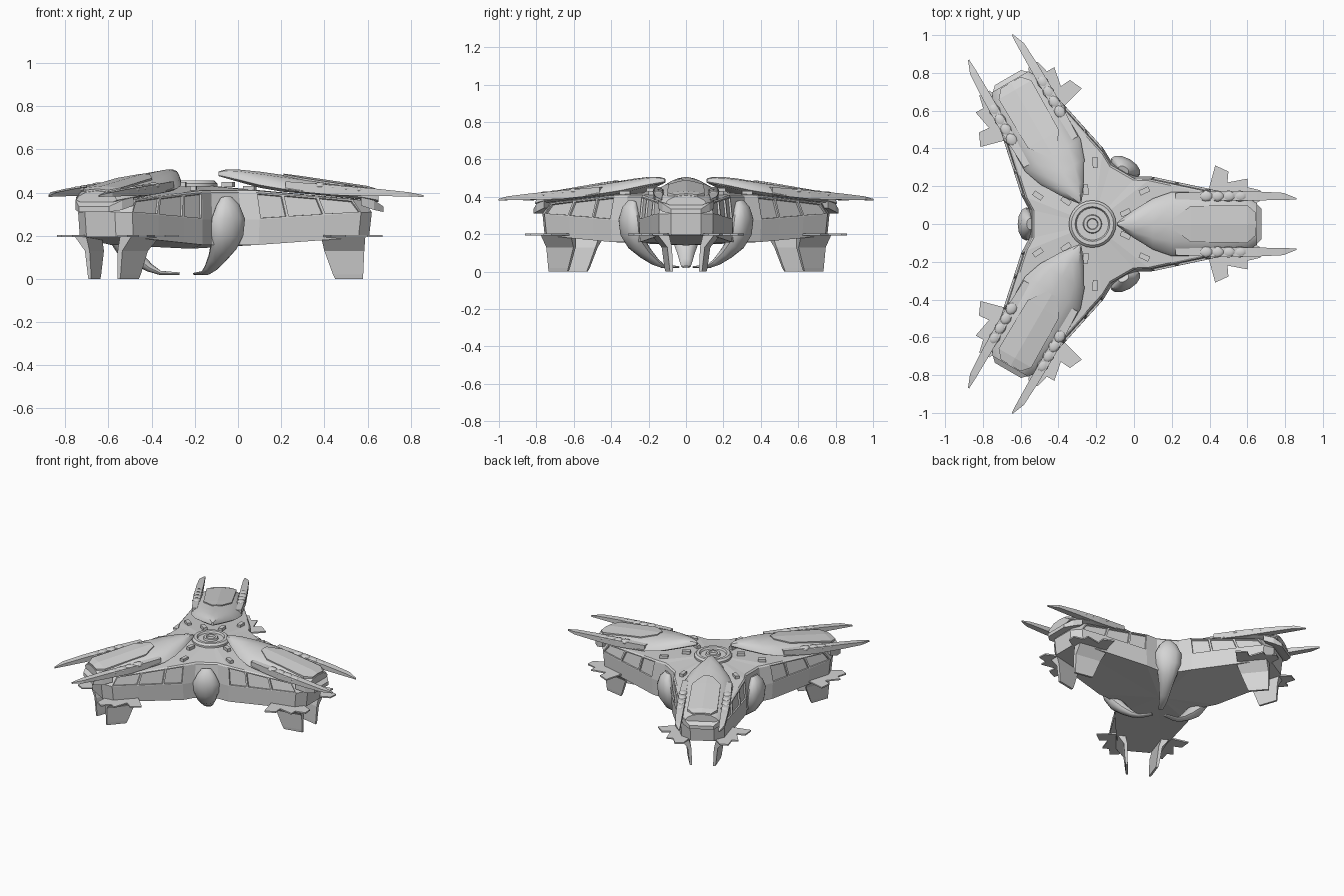
import bpy, bmesh, math
from mathutils import Matrix, Vector

if "Cube" in bpy.data.objects:
    bpy.data.objects.remove(bpy.data.objects["Cube"])

CX = -0.22  # hub centre, arms repeat three times around it
hull_mat = bpy.data.materials.new("light_grey_metal")
hull_mat.diffuse_color = (0.66, 0.66, 0.66, 1)
hull_mat.use_nodes = True
hull_mat.node_tree.nodes["Principled BSDF"].inputs["Base Color"].default_value = hull_mat.diffuse_color


def spin(k, offset=0):
    return Matrix.Translation((CX, 0, 0)) @ Matrix.Rotation(math.radians(120 * k + offset), 4, 'Z')


def finish(name, bm, matrix=Matrix(), smooth=None):
    bmesh.ops.transform(bm, matrix=matrix, verts=bm.verts)
    bmesh.ops.recalc_face_normals(bm, faces=bm.faces)
    me = bpy.data.meshes.new(name)
    bm.to_mesh(me)
    bm.free()
    me.materials.append(hull_mat)
    ob = bpy.data.objects.new(name, me)
    bpy.context.collection.objects.link(ob)
    if smooth:
        bpy.ops.object.select_all(action='DESELECT')
        ob.select_set(True)
        bpy.context.view_layer.objects.active = ob
        bpy.ops.object.shade_smooth_by_angle(angle=math.radians(smooth))
    return ob


def loft(rings):
    """Skin closed rings of points and cap both ends."""
    bm = bmesh.new()
    rows = [[bm.verts.new(p) for p in ring] for ring in rings]
    n = len(rows[0])
    for a, b in zip(rows, rows[1:]):
        for i in range(n):
            j = (i + 1) % n
            bm.faces.new((a[i], a[j], b[j], b[i]))
    bm.faces.new(rows[0])
    bm.faces.new(rows[-1])
    return bm


def box_ring(x, y0, y1, z0, z1):
    return [(x - CX, y0, z0), (x - CX, y1, z0), (x - CX, y1, z1), (x - CX, y0, z1)]


# Main hull: three-armed outline in stacked layers, recessed between arms and at the window bands
half = [(0.32, 0.25), (0.45, 0.222), (0.62, 0.186), (0.79, 0.145), (0.84, 0.08)]
arm = [(x, -y) for x, y in half] + [(x, y) for x, y in reversed(half)]
arm += [(0.345 * math.cos(math.radians(a)), 0.345 * math.sin(math.radians(a))) for a in (47, 73)]
outline = [(Matrix.Rotation(math.radians(120 * k), 3, 'Z') @ Vector((x, y, 0)), max(0, x - 0.32) / 0.52)
           for k in range(3) for x, y in arm]
layers = [(0.158, 0.195, 0.985), (0.275, 0.31, 1.0), (0.40, 0.365, 0.95), (0.41, 0.37, 0.92)]
bm = bmesh.new()
rows = []
for z_base, z_tip, s in layers:
    rows.append([bm.verts.new((p.x * s, p.y * s, z_base + (z_tip - z_base) * t)) for p, t in outline])
n = len(outline)
windows = []
for li in range(3):
    for i in range(n):
        j = (i + 1) % n
        f = bm.faces.new((rows[li][i], rows[li][j], rows[li + 1][j], rows[li + 1][i]))
        if li == 1 and i % 12 in (0, 1, 2, 6, 7, 8):
            windows.append(f)
for row, z in ((rows[0], 0.14), (rows[-1], 0.44)):
    hub = bm.verts.new((0, 0, z))
    for i in range(n):
        bm.faces.new((row[i], row[(i + 1) % n], hub))
bmesh.ops.recalc_face_normals(bm, faces=bm.faces)
bmesh.ops.inset_individual(bm, faces=windows, thickness=0.009, depth=0)
bmesh.ops.inset_individual(bm, faces=windows, thickness=0.003, depth=-0.01)
finish("hull", bm, Matrix.Translation((CX, 0, 0)))

# Round hatch on the hub
profile = [(0.125, 0.41), (0.125, 0.442), (0.112, 0.455), (0.092, 0.455), (0.085, 0.442),
           (0.05, 0.442), (0.046, 0.455), (0.03, 0.455), (0.026, 0.444)]
rings = [[(r * math.cos(math.pi * i / 12), r * math.sin(math.pi * i / 12), z) for i in range(24)]
         for r, z in profile]
finish("hub_hatch", loft(rings), Matrix.Translation((CX, 0, 0)), 25)

# Armour shell stations: x, half width, ridge height, edge height
SHELL = [(-0.09, 0.008, 0.498, 0.48), (-0.06, 0.032, 0.506, 0.474), (0.0, 0.075, 0.507, 0.46),
         (0.1, 0.135, 0.497, 0.435), (0.2, 0.17, 0.483, 0.418), (0.4, 0.168, 0.457, 0.398),
         (0.58, 0.15, 0.43, 0.378), (0.65, 0.11, 0.408, 0.365)]
CROSS = [(-1, 0), (-0.88, 0.4), (-0.55, 0.83), (0, 1), (0.55, 0.83), (0.88, 0.4), (1, 0),
         (0.8, -0.2), (-0.8, -0.2)]
# Raised canopy panel stations: x, half width, ridge height
CANOPY = [(0.21, 0.03, 0.488), (0.30, 0.095, 0.476), (0.60, 0.10, 0.431), (0.645, 0.06, 0.417)]
FIN = [(0.38, 0.13), (0.40, 0.2), (0.43, 0.31), (0.50, 0.278), (0.495, 0.22), (0.60, 0.24),
       (0.60, 0.195), (0.67, 0.178), (0.665, 0.12), (0.60, 0.09)]

for k in range(3):
    M = spin(k)
    rings = [[(x - CX, w * u, e + (r - e) * v) for u, v in CROSS] for x, w, r, e in SHELL]
    finish("armour_shell", loft(rings), M, 28)
    rings = [[(x - CX, -w, z - 0.035), (x - CX, -w, z - w * 0.09), (x - CX, 0, z),
              (x - CX, w, z - w * 0.09), (x - CX, w, z - 0.035)] for x, w, z in CANOPY]
    finish("canopy_panel", loft(rings), M)

    # Bumper wedge closing the arm end under the shell
    bumper = [box_ring(0.57, -0.15, 0.15, 0.34, 0.378), box_ring(0.63, -0.125, 0.125, 0.32, 0.365),
              box_ring(0.675, -0.08, 0.08, 0.31, 0.335)]
    finish("arm_bumper", loft(bumper), M)

    for s in (1, -1):
        S = M @ Matrix.Diagonal((1, s, 1, 1))
        # Long prong beside the shell
        prong = [(0.22, 0.13, 0.165, 0.41, 0.452), (0.45, 0.125, 0.175, 0.388, 0.434),
                 (0.65, 0.125, 0.172, 0.384, 0.417), (0.79, 0.127, 0.165, 0.382, 0.402),
                 (0.86, 0.13, 0.137, 0.38, 0.388)]
        finish("prong", loft([box_ring(*p) for p in prong]), S)

        # Rounded knuckles along the prong
        bm = bmesh.new()
        for i in range(4):
            bmesh.ops.create_uvsphere(bm, u_segments=10, v_segments=6, radius=1, matrix=Matrix.Translation(
                (0.38 + 0.06 * i - CX, 0.148, 0.433 - 0.006 * i))
                @ Matrix.Diagonal((0.038, 0.03, 0.014, 1)))
        finish("prong_knuckles", bm, S, 60)

        # Small clamps where the shell meets the hub
        bm = bmesh.new()
        for x, y, z in ((-0.045, 0.06, 0.437), (0.055, 0.175, 0.42)):
            bmesh.ops.create_cube(bm, size=1, matrix=Matrix.Translation((x - CX, y, z))
                                  @ Matrix.Rotation(math.radians(25), 4, 'Z')
                                  @ Matrix.Diagonal((0.055, 0.028, 0.022, 1)))
        finish("shell_clamps", bm, S)

        # Jagged landing fin
        rings = [[(x - CX, y, z) for x, y in FIN] for z in (0.194, 0.204)]
        finish("landing_fin", loft(rings), S)

        # Landing leg: slab turned inward, spreading into the fin
        leg = [(0.0, 0.45, 0.58, 0.105, 0.08, 0.015), (0.02, 0.44, 0.58, 0.107, 0.08, 0.018),
               (0.13, 0.40, 0.585, 0.115, 0.085, 0.025), (0.195, 0.385, 0.59, 0.135, 0.10, 0.06)]
        rings = [[(xa - CX, ya - 0.01, z), (xb - CX, yb - 0.01, z),
                  (xb - CX, yb - 0.01 + t, z), (xa - CX, ya - 0.01 + t, z)]
                 for z, xa, xb, ya, yb, t in leg]
        finish("landing_leg", loft(rings), S)

    # Broad curved claw between two arms, reaching under the hub
    path = [(0.33, 0.375, 0.03, 0.02), (0.345, 0.34, 0.06, 0.036), (0.35, 0.28, 0.088, 0.046),
            (0.34, 0.21, 0.084, 0.05), (0.305, 0.15, 0.066, 0.046), (0.25, 0.098, 0.047, 0.034),
            (0.19, 0.052, 0.034, 0.02), (0.14, 0.028, 0.026, 0.01), (0.05, 0.024, 0.016, 0.006)]
    rings = []
    for i, (r, z, w, d) in enumerate(path):
        a, b = path[max(i - 1, 0)], path[min(i + 1, len(path) - 1)]
        nx, nz = Vector((a[1] - b[1], b[0] - a[0])).normalized()
        rings.append([(r + nx * d * math.cos(t), w * math.sin(t), z + nz * d * math.cos(t))
                      for t in [math.pi * q / 6 for q in range(12)]])
    finish("belly_claw", loft(rings), spin(k, 60), 40)
